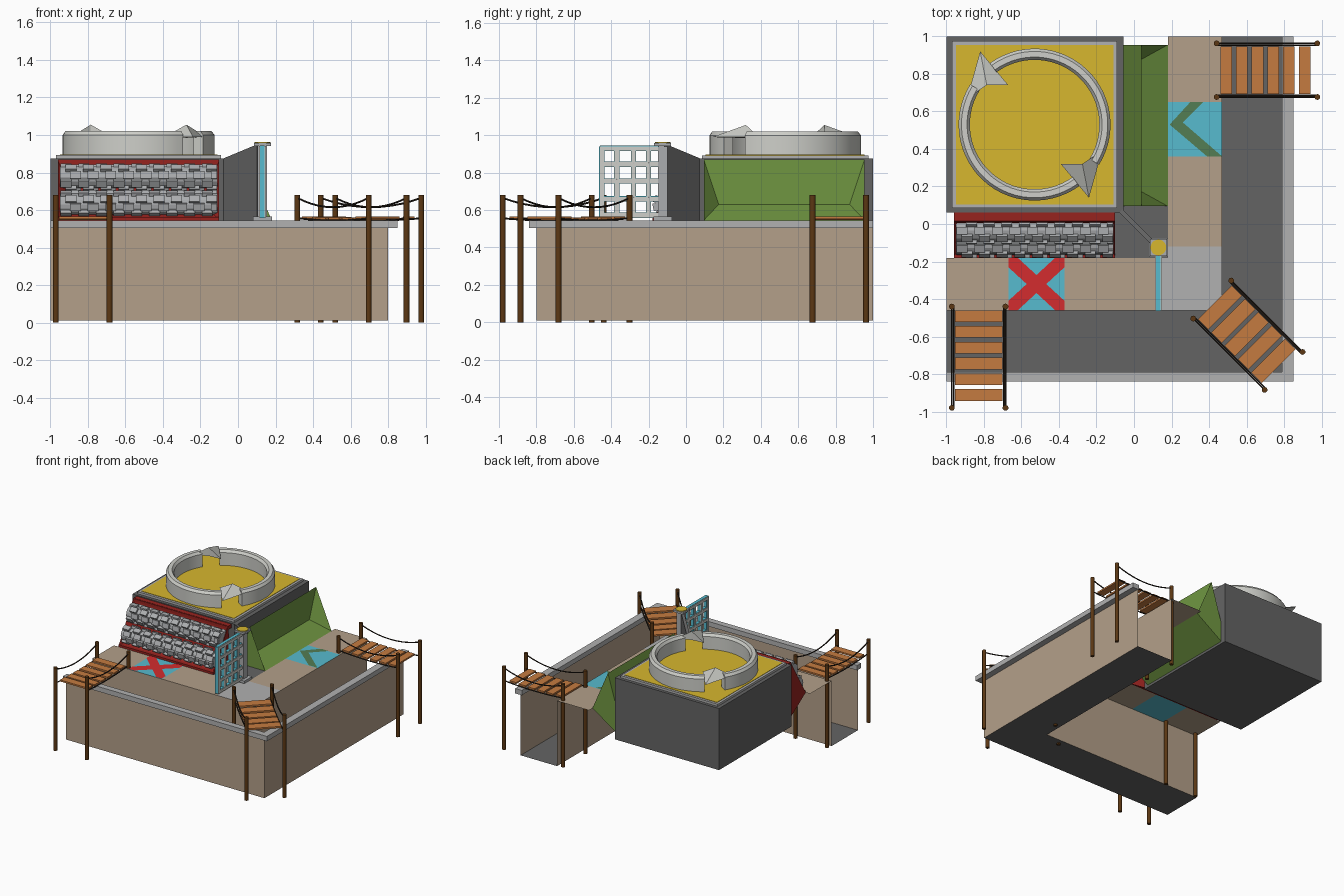
import bpy, bmesh, math
from mathutils import Vector, Matrix

if "Cube" in bpy.data.objects:
    bpy.data.objects.remove(bpy.data.objects["Cube"])

def mat(name, r, g, b):
    m = bpy.data.materials.new(name)
    m.diffuse_color = [(c / 255) ** 2.2 for c in (r, g, b)] + [1]
    m.use_nodes = True
    m.node_tree.nodes["Principled BSDF"].inputs["Base Color"].default_value = m.diffuse_color
    return m

TAN, DARK, LIGHT = mat("tan", 178, 158, 136), mat("dark_grey", 100, 100, 100), mat("light_grey", 175, 175, 175)
GREEN, RED, BLUE = mat("green", 112, 150, 68), mat("dark_red", 150, 40, 36), mat("blue", 88, 186, 205)
YELLOW, WOOD, PLANK = mat("yellow", 214, 182, 50), mat("dark_wood", 92, 58, 26), mat("plank", 196, 122, 66)
ROPE, SIGNR, SIGNG = mat("rope", 45, 38, 32), mat("sign_red", 210, 48, 50), mat("sign_green", 84, 124, 84)
STONE, STEEL = mat("stone", 205, 206, 200), mat("steel", 170, 172, 174)

def finish(name, bm, m, smooth=None):
    me = bpy.data.meshes.new(name)
    bm.to_mesh(me)
    bm.free()
    me.materials.append(m)
    ob = bpy.data.objects.new(name, me)
    bpy.context.collection.objects.link(ob)
    if smooth:
        bpy.ops.object.select_all(action='DESELECT')
        bpy.context.view_layer.objects.active = ob
        ob.select_set(True)
        bpy.ops.object.shade_smooth_by_angle(angle=math.radians(smooth))
    return ob

def add_box(bm, x0, x1, y0, y1, z0, z1, xf=Matrix()):
    M = xf @ Matrix.Translation(((x0 + x1) / 2, (y0 + y1) / 2, (z0 + z1) / 2)) @ Matrix.Diagonal((x1 - x0, y1 - y0, z1 - z0, 1))
    bmesh.ops.create_cube(bm, size=1, matrix=M)

def box(name, m, *dims):
    bm = bmesh.new()
    add_box(bm, *dims)
    return finish(name, bm, m)

def sheets(name, m, *polys):
    bm = bmesh.new()
    for p in polys:
        bm.faces.new([bm.verts.new(v) for v in p])
    return finish(name, bm, m)

def flat(x0, x1, y0, y1, z):
    return [(x0, y0, z), (x1, y0, z), (x1, y1, z), (x0, y1, z)]

def wall(x0, y0, x1, y1, z0, z1):
    return [(x0, y0, z0), (x1, y1, z0), (x1, y1, z1), (x0, y0, z1)]

def add_rod(bm, a, b, r, n=10):
    a, b = Vector(a), Vector(b)
    d = b - a
    M = Matrix.Translation((a + b) / 2) @ d.to_track_quat('Z', 'Y').to_matrix().to_4x4()
    bmesh.ops.create_cone(bm, cap_ends=True, segments=n, radius1=r, radius2=r, depth=d.length, matrix=M)

# trench and platform sheets
T = 0.545
sheets("trench_walls", TAN, wall(-1, -.8, .8, -.8, .01, .51), wall(.8, -.8, .8, 1, .01, .51),
       wall(-1, -.46, .47, -.46, .01, T), wall(.47, -.46, .47, 1, .01, T))
sheets("trench_floor", DARK, [(-1, -.8, .01), (.8, -.8, .01), (.8, 1, .01), (.47, 1, .01), (.47, -.46, .01), (-1, -.46, .01)])
sheets("path", TAN, flat(-1, -.67, -.46, -.18, T), flat(-.37, .13, -.46, -.18, T),
       flat(.18, .47, -.12, .36, T), flat(.18, .47, .65, 1, T))
sheets("corner_floor", LIGHT, [(.13, -.46, T), (.47, -.46, T), (.47, -.12, T), (.18, -.12, T), (.18, -.18, T), (.13, -.18, T)])
sheets("inner_floor", DARK, flat(-.1, .18, -.18, .1, T))
box("front_rim", LIGHT, -1, .85, -.84, -.79, .505, T)
box("side_rim", LIGHT, .79, .85, -.79, 1, .505, T)

# marked tiles
sheets("marked_tiles", BLUE, flat(-.67, -.37, -.46, -.18, T), flat(.18, .47, .36, .65, T))
w = .05
sheets("cross_mark", SIGNR, *[[(-.52 - s * .15, -.46, z), (-.52 - s * (.15 - w), -.46, z), (-.52 + s * .15, -.18 - w, z),
       (-.52 + s * .15, -.18, z), (-.52 + s * (.15 - w), -.18, z), (-.52 - s * .15, -.46 + w, z)] for s, z in ((1, T + .003), (-1, T + .004))])
z = T + .003
sheets("chevron_mark", SIGNG, [(.19, .53, z), (.25, .53, z), (.37, .65, z), (.30, .65, z)],
       [(.19, .53, z), (.39, .36, z), (.47, .36, z), (.25, .55, z)])

# central block with rimmed yellow top
box("central_block", DARK, -1, -.055, .06, 1, .37, .875)
box("top_plate", LIGHT, -.97, -.09, .085, .975, .875, .893)
box("top_panel", YELLOW, -.95, -.11, .105, .955, .88, .896)

# circular arrows: two swept arcs and two folded heads
CX, CY = -.53, .53
profile = [(.345, .89), (.345, 1.0), (.36, 1.02), (.39, 1.02), (.405, 1.0), (.405, .89)]
bm = bmesh.new()
for off in (0, 180):
    rings = []
    for i in range(29):
        a = math.radians(off - 32 + i * 158 / 28)
        rings.append([bm.verts.new((CX + r * math.cos(a), CY + r * math.sin(a), h)) for r, h in profile])
    for A, B in zip(rings, rings[1:]):
        for k in range(6):
            bm.faces.new((A[k], A[k - 1], B[k - 1], B[k]))
    bm.faces.new(rings[0])
    bm.faces.new(rings[-1][::-1])
bmesh.ops.recalc_face_normals(bm, faces=bm.faces)
finish("ring_arcs", bm, STONE, 30)
bm = bmesh.new()
for s in (1, -1):
    P = lambda x, y, h: bm.verts.new((CX + s * x, CY + s * y, h))
    tip, lo, ro, top, bot = P(-.29, .39, .99), P(-.36, .14, .99), P(-.14, .21, .99), P(-.255, .21, 1.055), P(-.255, .21, .985)
    for f in ((tip, lo, top), (tip, top, ro), (lo, bot, top), (bot, ro, top), (tip, bot, lo), (tip, ro, bot)):
        bm.faces.new(f)
bmesh.ops.recalc_face_normals(bm, faces=bm.faces)
finish("arrow_heads", bm, STONE)

# wedge hoppers on two sides: u runs along the side, o points outward
def hopper(name, m, fn, u0, u1, apex):
    bm = bmesh.new()
    sec = [(apex, .87), (-.055, .55), (-.055, .39), (.18, T)]
    A, B = ([bm.verts.new(fn(u, o, h)) for o, h in sec] for u in (u0, u1))
    ia, ib = (bm.verts.new(fn(u, .035, .63)) for u in (u0 + .08, u1 - .08))
    for k in range(3):
        bm.faces.new((A[k], A[k + 1], B[k + 1], B[k]))
    for f in (A, B, (A[0], B[0], ib, ia), (ia, ib, B[3], A[3]), (A[0], ia, A[3]), (B[0], ib, B[3])):
        bm.faces.new(f)
    bmesh.ops.recalc_face_normals(bm, faces=bm.faces)
    return finish(name, bm, m)

hopper("green_hopper", GREEN, lambda u, o, h: (o, u, h), .095, .955, .04)
hopper("roller_housing", RED, lambda u, o, h: (u, -o, h), -.96, -.1, -.015)
box("housing_top_lip", RED, -.96, -.1, .01, .06, .84, .868)
box("housing_bottom_lip", RED, -.96, -.1, -.18, -.15, T, .562)

# studded rollers
bm = bmesh.new()
for ry, rz, ph in ((-.035, .775, 0), (-.105, .63, .4)):
    add_rod(bm, (-.95, ry, rz), (-.11, ry, rz), .058, 16)
    for k in range(9):
        M = Matrix.Translation((0, ry, rz)) @ Matrix.Rotation(ph + k * math.tau / 9, 4, 'X')
        for i in range(9):
            x = -.945 + i * .094 + (k % 3) * .025
            add_box(bm, x, min(x + .058, -.112), -.02, .02, .04, .073, M)
finish("studded_rollers", bm, STEEL)

# diagonal wall joining block and gate post
bm = bmesh.new()
d = .008
a = [bm.verts.new((x + s * d, y + s * d, h)) for s in (-1, 1) for x, y, h in
     ((-.07, .07, T), (.11, -.11, T), (.11, -.11, .95), (-.07, .07, .875))]
for f in ((0, 1, 2, 3), (7, 6, 5, 4), (0, 4, 5, 1), (1, 5, 6, 2), (2, 6, 7, 3), (3, 7, 4, 0)):
    bm.faces.new([a[i] for i in f])
bmesh.ops.recalc_face_normals(bm, faces=bm.faces)
finish("diagonal_wall", bm, DARK)

# gate post
bm = bmesh.new()
add_box(bm, .08, .18, -.175, -.075, T, .565)
add_box(bm, .105, .155, -.15, -.1, .56, .94)
add_box(bm, .085, .175, -.17, -.08, .942, .958)
finish("gate_post", bm, STEEL)
bm = bmesh.new()
add_rod(bm, (.13, -.125, .95), (.13, -.125, .963), .042, 20)
finish("post_cap", bm, YELLOW)

# lattice gate: blue core between grey bars with joint bosses
def lattice(name, m, x0, x1, g):
    bm = bmesh.new()
    for y in (-.45, -.37, -.28, -.2):
        add_box(bm, x0, x1, y - g, y + g, .56, .94)
    for h in (.572, .66, .755, .845, .93):
        add_box(bm, x0, x1, -.46, -.145, h - g, h + g)
    return bm, name, m
bm, n, m = lattice("gate_core", BLUE, .118, .142, .014)
finish(n, bm, m)
bm, n, m = lattice("gate_bars", STONE, .112, .148, .011)
for y in (-.37, -.28, -.2):
    for h in (.66, .755, .845):
        bmesh.ops.create_icosphere(bm, subdivisions=1, radius=.021, matrix=Matrix.Translation((.13, y, h)))
finish(n, bm, m)

# rope bridges: start, end, half width of posts
def bridge(label, start, end, hw):
    s, e = Vector(start), Vector(end)
    L = (e - s).length
    M = Matrix.Translation((s.x, s.y, 0)) @ Matrix.Rotation(math.atan2(e.y - s.y, e.x - s.x), 4, 'Z')
    posts, ropes, planks = bmesh.new(), bmesh.new(), bmesh.new()
    for side in (-hw, hw):
        for u in (0, L):
            add_rod(posts, M @ Vector((u, side, 0)), M @ Vector((u, side, .68)), .0155)
        for ht, sag, y in ((.665, .05, side), (.556, .012, side * .93)):
            pts = [M @ Vector((L * t / 10, y, ht - sag * 4 * (t / 10) * (1 - t / 10))) for t in range(11)]
            for p, q in zip(pts, pts[1:]):
                add_rod(ropes, p, q, .005, 6)
    n, gap = 5 if label == "corner" else 6, .022
    step = (L - .035) / n
    for i in range(n):
        u0, c = .02 + i * step, (i + .5) / n
        h = .556 - .02 * (c - c * c) * 2
        add_box(planks, u0, u0 + step - gap, -hw * .89, hw * .89, h, h + .013, M)
    finish(label + "_bridge_posts", posts, WOOD, 50)
    finish(label + "_bridge_ropes", ropes, ROPE)
    finish(label + "_bridge_planks", planks, PLANK)

bridge("left", (-.828, -.44), (-.828, -.98), .143)
bridge("back", (.44, .82), (.977, .82), .143)
bridge("corner", (.417, -.403), (.797, -.783), .143)
